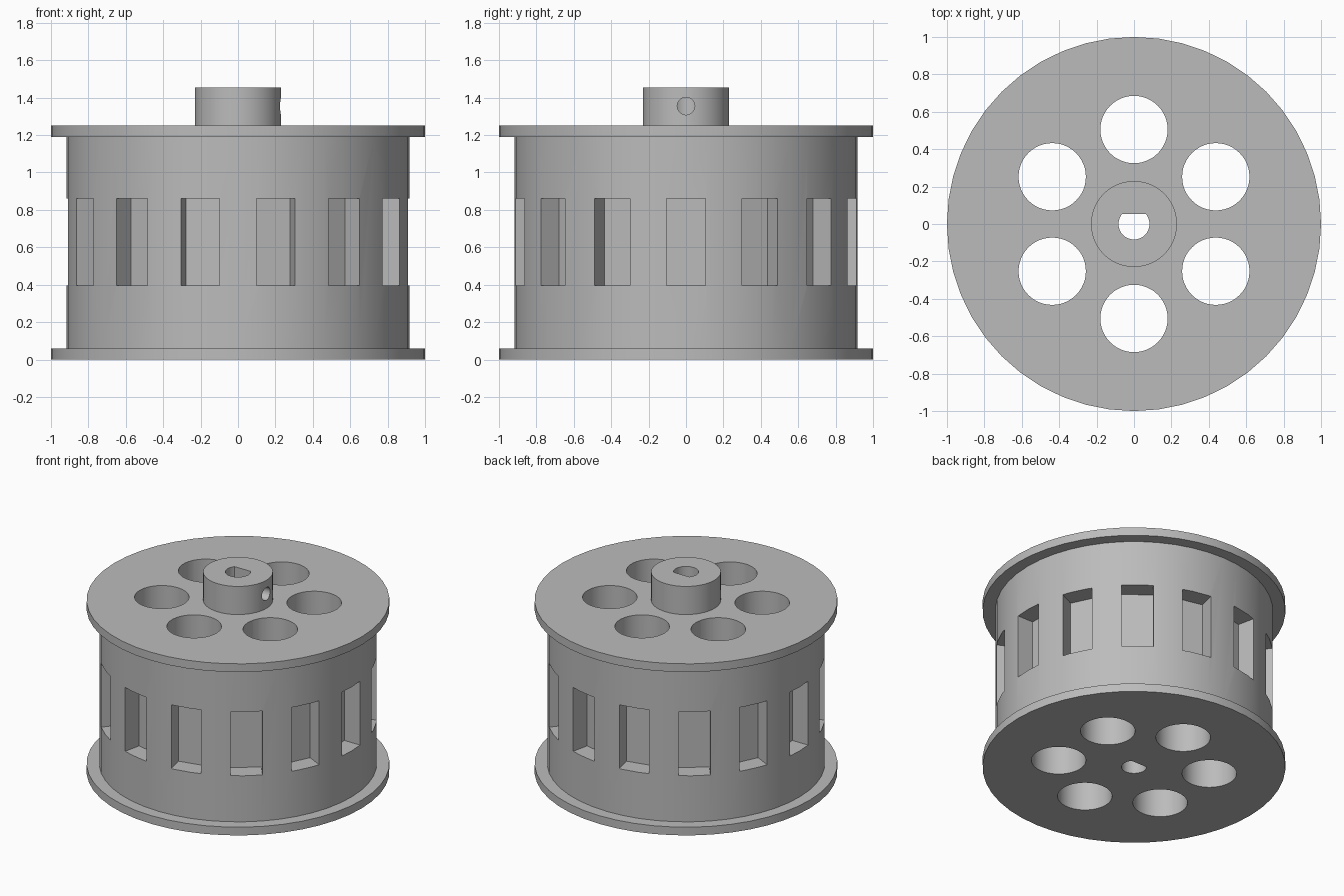
import bpy, bmesh, math
from mathutils import Matrix, Vector

cube = bpy.data.objects.get("Cube")
if cube:
    bpy.data.objects.remove(cube, do_unlink=True)

SIDES = 48
HEIGHT = 1.455
SLOTS = 14
HOLES = 6

grey = bpy.data.materials.new("plain grey")
grey.use_nodes = True
grey.diffuse_color = (0.5, 0.5, 0.5, 1)
grey.node_tree.nodes["Principled BSDF"].inputs["Base Color"].default_value = grey.diffuse_color


def make_object(name, bm):
    bmesh.ops.recalc_face_normals(bm, faces=bm.faces)
    mesh = bpy.data.meshes.new(name)
    bm.to_mesh(mesh)
    bm.free()
    mesh.materials.append(grey)
    obj = bpy.data.objects.new(name, mesh)
    bpy.context.collection.objects.link(obj)
    return obj


def add_cylinder(bm, radius, depth, matrix, sides=SIDES):
    bmesh.ops.create_cone(bm, cap_ends=True, segments=sides, radius1=radius,
                          radius2=radius, depth=depth, matrix=matrix)


def cut(target, cutter):
    """Subtract the cutter for good, then discard it."""
    mod = target.modifiers.new("cut", "BOOLEAN")
    mod.operation = "DIFFERENCE"
    mod.solver = "EXACT"
    mod.object = cutter
    cutter.hide_render = True
    bpy.context.view_layer.objects.active = target
    bpy.ops.object.modifier_apply(modifier=mod.name)
    bpy.data.objects.remove(cutter, do_unlink=True)


# Drum with two rims and a raised hub, turned from one profile
profile = [(1, 0), (1, 0.06), (0.917, 0.06), (0.917, 1.19), (1, 1.19),
           (1, 1.25), (0.23, 1.25), (0.23, HEIGHT)]
bm = bmesh.new()
rings = []
for radius, z in profile:
    rings.append([bm.verts.new(Matrix.Rotation(math.tau * i / SIDES, 3, "Z") @ Vector((radius, 0, z)))
                  for i in range(SIDES)])
for low, high in zip(rings, rings[1:]):
    for i in range(SIDES):
        j = (i + 1) % SIDES
        bm.faces.new((low[i], low[j], high[j], high[i]))
bm.faces.new(rings[0])
bm.faces.new(rings[-1])
drum = make_object("drum_wheel", bm)

# Blind slots around the drum wall
bm = bmesh.new()
for i in range(SLOTS):
    place = (Matrix.Rotation(math.tau * i / SLOTS, 4, "Z")
             @ Matrix.Translation((0.935, 0, 0.628))
             @ Matrix.Diagonal((0.3, 0.21, 0.465, 1)))
    bmesh.ops.create_cube(bm, size=1, matrix=place)

# Round lightening holes through the whole height
for i in range(HOLES):
    place = (Matrix.Rotation(math.tau * (i + 0.5) / HOLES, 4, "Z")
             @ Matrix.Translation((0.505, 0, HEIGHT / 2)))
    add_cylinder(bm, 0.18, 2, place)

# D-shaped shaft bore: a cylinder with its back sliced flat
bore = bmesh.new()
add_cylinder(bore, 0.083, 2, Matrix.Translation((0, 0, HEIGHT / 2)))
sliced = bmesh.ops.bisect_plane(bore, geom=bore.verts[:] + bore.edges[:] + bore.faces[:],
                                plane_co=(0, 0.053, 0), plane_no=(0, 1, 0), clear_outer=True)
bmesh.ops.holes_fill(bore, edges=[e for e in bore.edges if e.is_boundary])
cut(drum, make_object("bore_cutter", bore))
cut(drum, make_object("slot_and_hole_cutter", bm))

# Set-screw hole from the left side of the hub into the bore
bm = bmesh.new()
add_cylinder(bm, 0.047, 0.4, Matrix.Translation((0.2, 0, 1.355)) @ Matrix.Rotation(math.pi / 2, 4, "Y"), 32)
cut(drum, make_object("screw_hole_cutter", bm))

# Smooth the round walls and keep the rims sharp
bpy.ops.object.select_all(action="DESELECT")
drum.select_set(True)
bpy.context.view_layer.objects.active = drum
bpy.ops.object.shade_smooth_by_angle(angle=math.radians(30))
